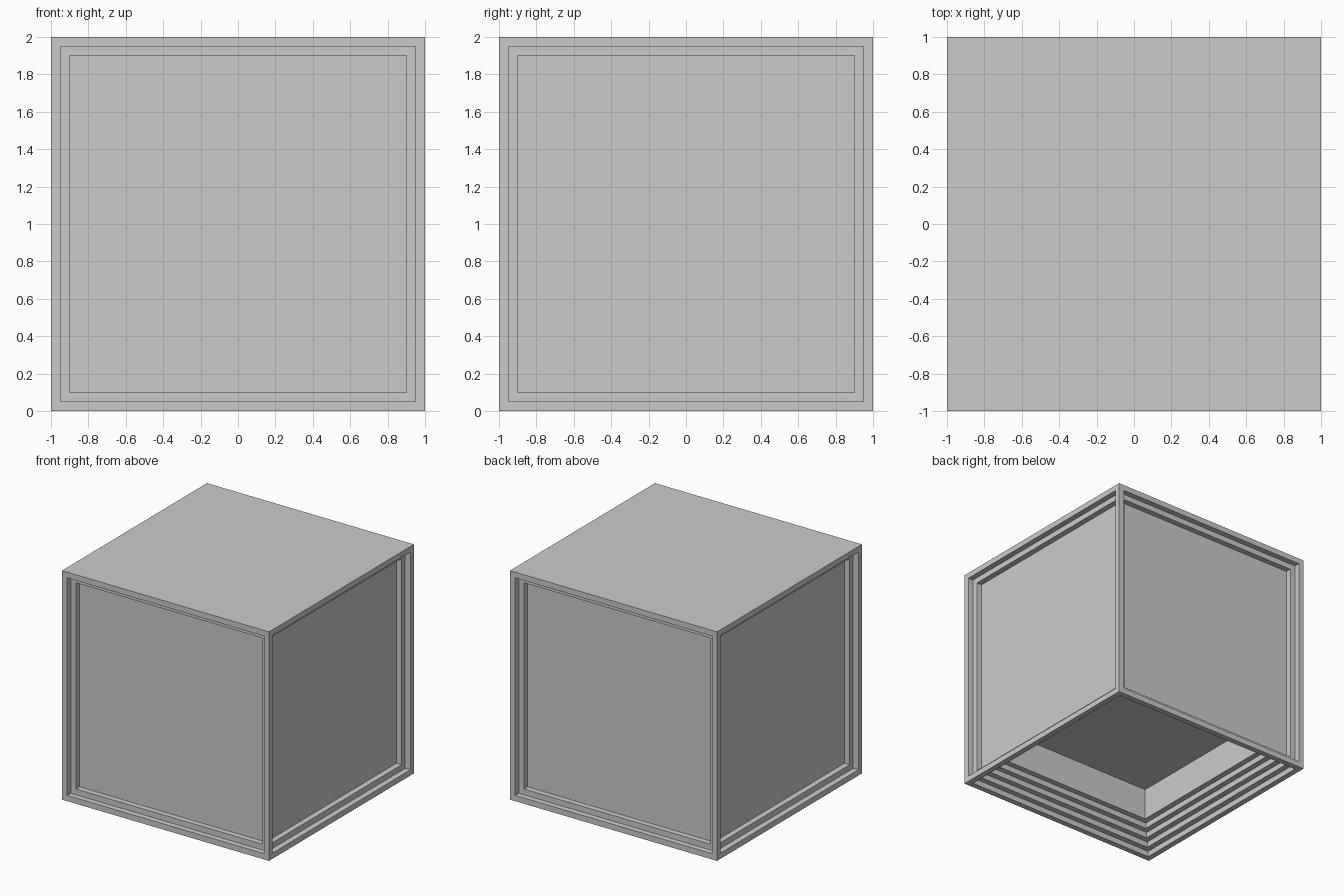
import bpy
import bmesh
from mathutils import Matrix

if "Cube" in bpy.data.objects:
    bpy.data.objects.remove(bpy.data.objects["Cube"])

STEP = 0.05


def sink(bm, face, inset, depth):
    """Inset a face, then push the inner face into the body."""
    bmesh.ops.inset_region(bm, faces=[face], thickness=inset, use_even_offset=True)
    face.normal_update()
    normal = face.normal.copy()
    inner = bmesh.ops.extrude_discrete_faces(bm, faces=[face])["faces"][0]
    bmesh.ops.translate(bm, verts=list(inner.verts), vec=-normal * depth)
    inner.normal_update()
    return inner


bm = bmesh.new()
bmesh.ops.create_cube(bm, size=2, matrix=Matrix.Translation((0, 0, 1)))
bm.normal_update()
sides = [f for f in bm.faces if abs(f.normal.z) < 0.5]
bottom = next(f for f in bm.faces if f.normal.z < -0.5)

# two-step recessed panel on each of the four sides
for face in sides:
    for _ in range(2):
        face = sink(bm, face, STEP, STEP)

# stepped opening underneath, ending in a deeper well
for depth in [STEP] * 4 + [0.28]:
    bottom = sink(bm, bottom, STEP, depth)

bmesh.ops.recalc_face_normals(bm, faces=bm.faces[:])
mesh = bpy.data.meshes.new("panelled_block")
bm.to_mesh(mesh)
bm.free()
block = bpy.data.objects.new("panelled_block", mesh)
bpy.context.collection.objects.link(block)
